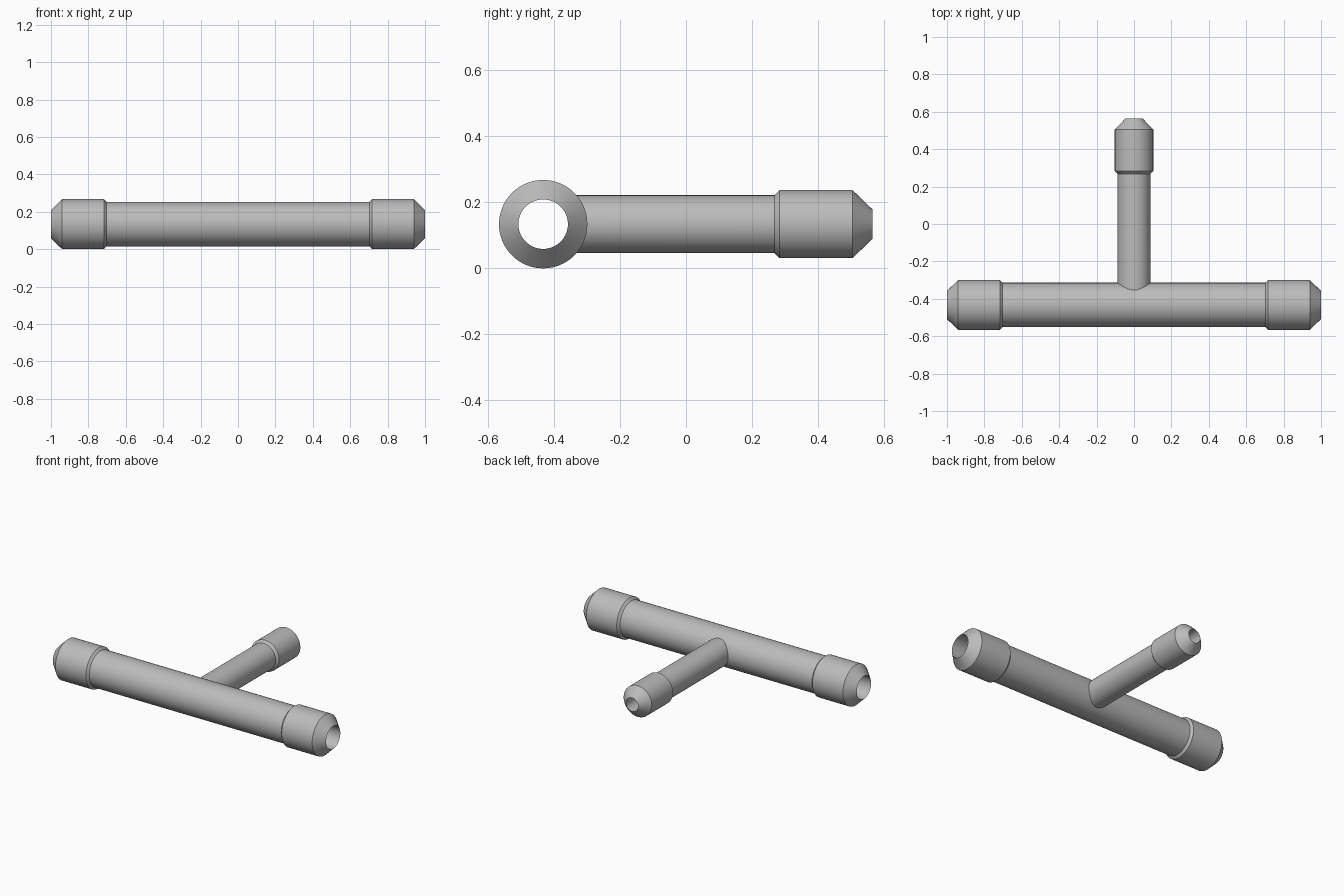
import bpy
import math
from mathutils import Matrix, Vector

cube = bpy.data.objects.get("Cube")
if cube:
    bpy.data.objects.remove(cube, do_unlink=True)

SIDES = 64
AXIS = Vector((0, -0.433, 0.134))      # point where the two tubes cross
ALONG_X = Matrix.Translation(AXIS) @ Matrix.Rotation(math.pi / 2, 4, 'Y')
ALONG_Y = Matrix.Translation(AXIS) @ Matrix.Rotation(-math.pi / 2, 4, 'X')

grey = bpy.data.materials.new("grey_metal")
grey.use_nodes = True
colour = (0.5, 0.5, 0.5, 1)
grey.diffuse_color = colour
grey.node_tree.nodes["Principled BSDF"].inputs["Base Color"].default_value = colour


def lathe(name, profile, matrix):
    """Closed solid of revolution from (distance along axis, radius) points."""
    verts, faces = [], []
    for d, r in profile:
        for i in range(SIDES):
            a = math.tau * i / SIDES
            verts.append(matrix @ Vector((r * math.cos(a), r * math.sin(a), d)))
    for k in range(len(profile) - 1):
        for i in range(SIDES):
            j = (i + 1) % SIDES
            lo, hi = k * SIDES, (k + 1) * SIDES
            faces.append((lo + i, lo + j, hi + j, hi + i))
    faces.append(tuple(reversed(range(SIDES))))
    faces.append(tuple(range(len(verts) - SIDES, len(verts))))
    mesh = bpy.data.meshes.new(name)
    mesh.from_pydata(verts, [], faces)
    mesh.materials.append(grey)
    obj = bpy.data.objects.new(name, mesh)
    bpy.context.collection.objects.link(obj)
    return obj


def combine(target, other, operation):
    """Apply a boolean and remove the second object."""
    mod = target.modifiers.new(operation, 'BOOLEAN')
    mod.operation, mod.solver, mod.object = operation, 'EXACT', other
    bpy.context.view_layer.objects.active = target
    bpy.ops.object.modifier_apply(modifier=mod.name)
    bpy.data.objects.remove(other, do_unlink=True)


# Outer shapes: plain tube, collar and tapered tip (tips run into the bores)
main_half = [(0.703, 0.119), (0.717, 0.134), (0.94, 0.134), (1.03, 0.0455)]
main_profile = [(-d, r) for d, r in reversed(main_half)] + main_half
tee = lathe("tee_fitting", main_profile, ALONG_X)
branch = lathe("branch_tube", [(0, 0.088), (0.701, 0.088), (0.716, 0.103),
                               (0.938, 0.103), (1.028, 0.016)], ALONG_Y)
combine(tee, branch, 'UNION')

# Hollow bores
combine(tee, lathe("main_bore", [(-1.1, 0.075), (1.1, 0.075)], ALONG_X), 'DIFFERENCE')
combine(tee, lathe("branch_bore", [(0, 0.045), (1.1, 0.045)], ALONG_Y), 'DIFFERENCE')

# Smooth round walls with crisp collar edges
bpy.ops.object.select_all(action='DESELECT')
tee.select_set(True)
bpy.context.view_layer.objects.active = tee
bpy.ops.object.shade_smooth_by_angle(angle=math.radians(30))
